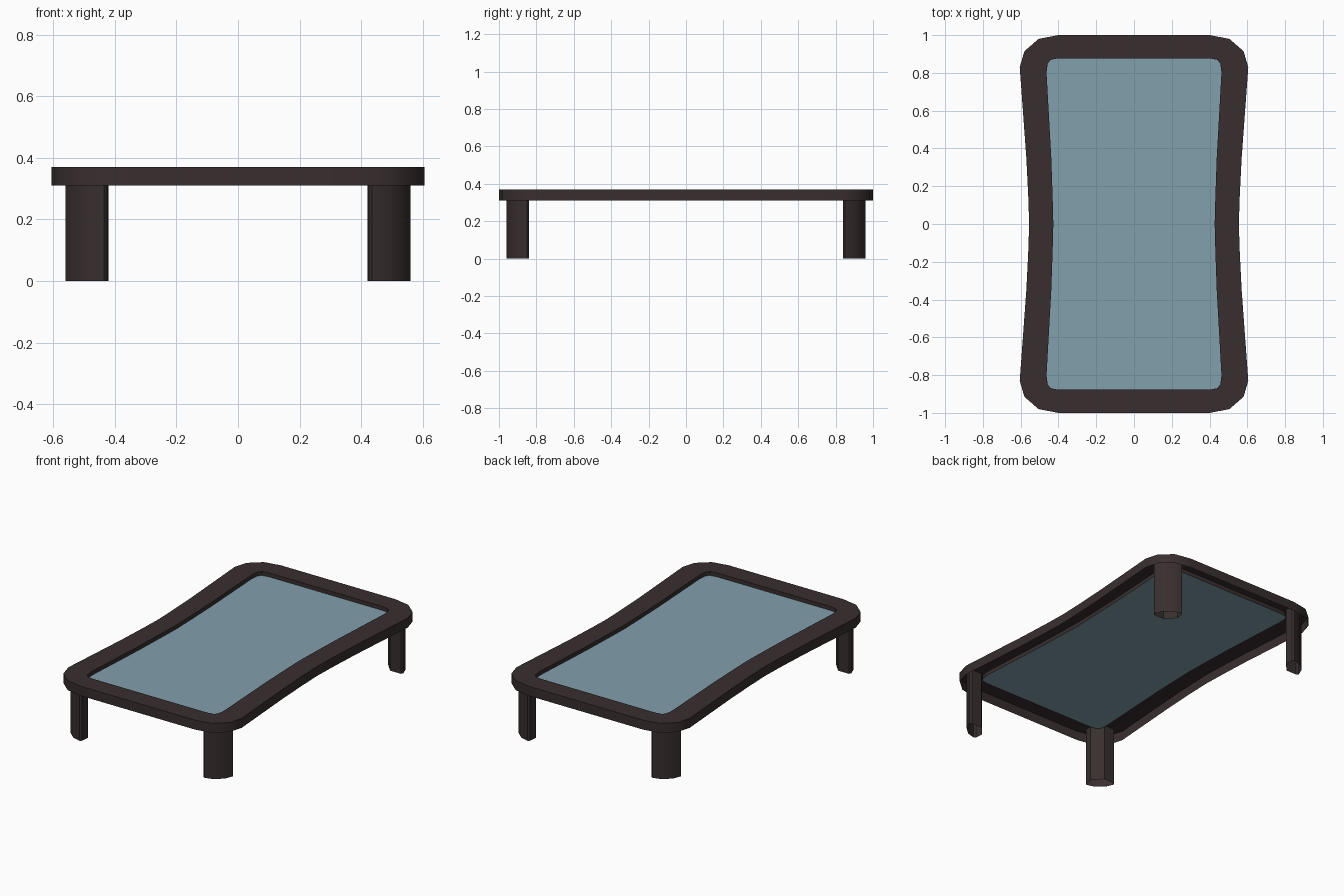
import bpy
import math

if "Cube" in bpy.data.objects:
    bpy.data.objects.remove(bpy.data.objects["Cube"])


def material(name, rgb):
    m = bpy.data.materials.new(name)
    m.diffuse_color = (*rgb, 1.0)
    m.use_nodes = True
    m.node_tree.nodes["Principled BSDF"].inputs["Base Color"].default_value = m.diffuse_color
    return m


DARK = material("dark brown wood", (0.040, 0.027, 0.028))
GLASS = material("blue grey glass", (0.225, 0.350, 0.415))


def four_way(quarter):
    """Mirror a quarter outline (starting on the x axis) into a full loop."""
    return (quarter
            + [(-x, y) for x, y in reversed(quarter)]
            + [(-x, -y) for x, y in quarter[1:]]
            + [(x, -y) for x, y in reversed(quarter[1:])])


def make(name, verts, faces, mat):
    me = bpy.data.meshes.new(name)
    me.from_pydata(verts, [], faces)
    me.materials.append(mat)
    me.update()
    ob = bpy.data.objects.new(name, me)
    bpy.context.collection.objects.link(ob)
    bpy.ops.object.select_all(action='DESELECT')
    ob.select_set(True)
    bpy.context.view_layer.objects.active = ob
    bpy.ops.object.shade_smooth_by_angle(angle=math.radians(38))
    return ob


def loft(name, rings, mat):
    """Skin equal-length (loop, z) rings one after the other."""
    n = len(rings[0][0])
    verts = [(x, y, z) for loop, z in rings for x, y in loop]
    faces = [(r * n + i, r * n + (i + 1) % n,
              (r + 1) * n + (i + 1) % n, (r + 1) * n + i)
             for r in range(len(rings) - 1) for i in range(n)]
    return make(name, verts, faces, mat)


# Waisted outlines of the frame, outside and inside
outer = four_way([(0.555, 0), (0.56, 0.15), (0.57, 0.35), (0.605, 0.83),
                  (0.58, 0.915), (0.505, 0.98), (0.40, 1.0)])
inner = four_way([(0.427, 0), (0.431, 0.15), (0.438, 0.35), (0.463, 0.80),
                  (0.457, 0.85), (0.44, 0.87), (0.40, 0.877)])

TOP, RIM, PANE = 0.37, 0.31, 0.345

# Frame: skirt, flat top and inner lip, open underneath
loft("table_frame", [(outer, RIM), (outer, TOP), (inner, TOP), (inner, PANE)], DARK)

# Glass pane set slightly below the frame top
make("glass_top", [(x, y, PANE) for x, y in inner], [tuple(range(len(inner)))], GLASS)

# Four hollow corner legs, rounded outside and chamfered inside
leg = [(0.56, 0.85), (0.54, 0.90), (0.49, 0.945), (0.435, 0.96),
       (0.425, 0.95), (0.42, 0.90), (0.475, 0.84), (0.55, 0.84)]
for sy, depth in ((-1, "front"), (1, "back")):
    for sx, side in ((-1, "left"), (1, "right")):
        loop = [(sx * x, sy * y) for x, y in leg]
        if sx * sy < 0:
            loop.reverse()
        loft(f"{depth}_{side}_leg", [(loop, 0.0), (loop, TOP - 0.002)], DARK)
